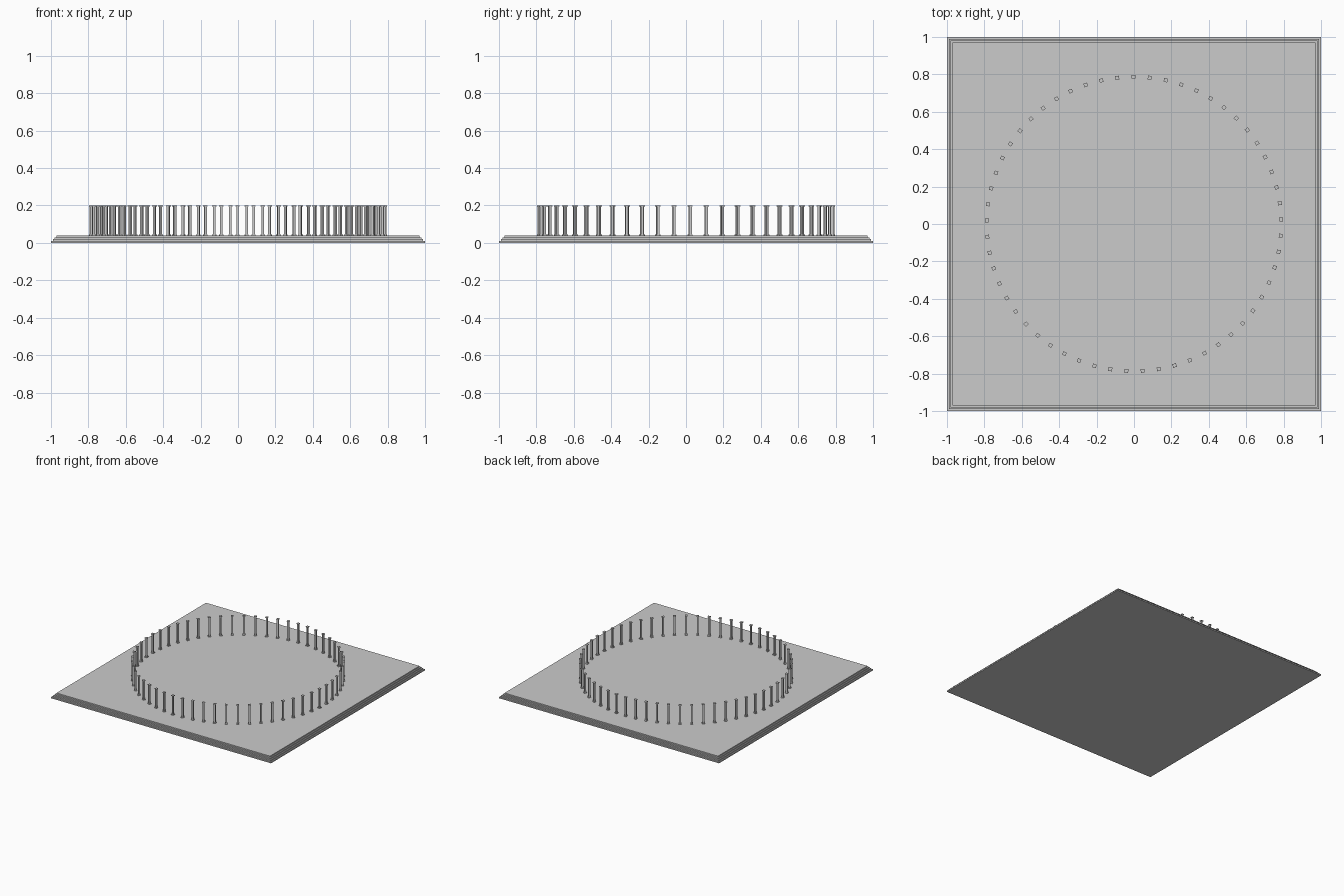
import bpy, bmesh, math
from mathutils import Matrix

if "Cube" in bpy.data.objects:
    bpy.data.objects.remove(bpy.data.objects["Cube"])


def add_box(bm, sx, sy, z0, z1, xform=Matrix()):
    m = xform @ Matrix.Translation((0, 0, (z0 + z1) / 2)) @ Matrix.Diagonal((sx, sy, z1 - z0, 1))
    bmesh.ops.create_cube(bm, size=1, matrix=m)


def finish(bm, name):
    mesh = bpy.data.meshes.new(name)
    bm.to_mesh(mesh)
    bm.free()
    bpy.context.collection.objects.link(bpy.data.objects.new(name, mesh))


# stepped square platform
bm = bmesh.new()
for i in range(4):
    w = 2 - 0.02 * i
    add_box(bm, w, w, 0.01 * i, 0.01 * (i + 1))
finish(bm, "stepped_platform")

# ring of slim square columns, each with a base and a cap
COUNT, RADIUS = 57, 0.787
bm = bmesh.new()
for i in range(COUNT):
    angle = math.radians(90.2) + 2 * math.pi * i / COUNT
    place = Matrix.Rotation(angle, 4, 'Z') @ Matrix.Translation((RADIUS, 0, 0))
    add_box(bm, 0.02, 0.02, 0.04, 0.046, place)
    add_box(bm, 0.013, 0.013, 0.046, 0.194, place)
    add_box(bm, 0.02, 0.02, 0.194, 0.2, place)
finish(bm, "column_ring")
